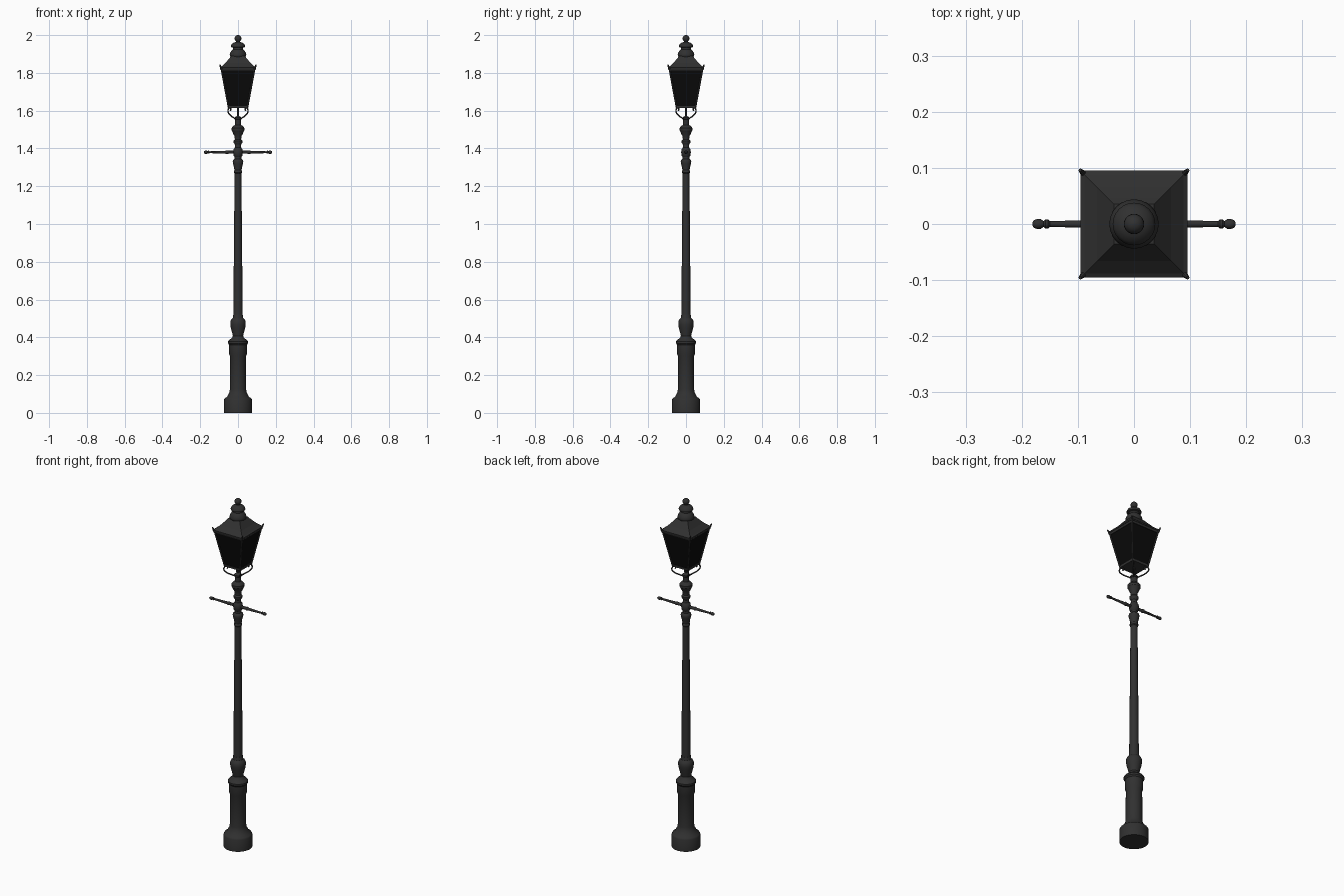
import bpy, bmesh, math
from mathutils import Vector

cube = bpy.data.objects.get("Cube")
if cube:
    bpy.data.objects.remove(cube)


def material(name, value, rough):
    m = bpy.data.materials.new(name)
    m.use_nodes = True
    m.diffuse_color = (value, value, value, 1)
    bsdf = m.node_tree.nodes["Principled BSDF"]
    bsdf.inputs["Base Color"].default_value = (value, value, value, 1)
    bsdf.inputs["Roughness"].default_value = rough
    return m


IRON = material("dark iron", 0.03, 0.6)
GLASS = material("black glass", 0.003, 0.5)


def finish(name, bm, mat, smooth=True):
    bmesh.ops.recalc_face_normals(bm, faces=bm.faces)
    mesh = bpy.data.meshes.new(name)
    bm.to_mesh(mesh)
    bm.free()
    mesh.materials.append(mat)
    ob = bpy.data.objects.new(name, mesh)
    bpy.context.collection.objects.link(ob)
    if smooth:
        bpy.ops.object.select_all(action='DESELECT')
        ob.select_set(True)
        bpy.context.view_layer.objects.active = ob
        bpy.ops.object.shade_smooth_by_angle(angle=math.radians(35))
    return ob


def loft(name, rings, mat, sides=24, turn=0.0, smooth=True):
    """Stack of regular polygon rings given as (radius, height), capped at both ends."""
    bm = bmesh.new()
    loops = []
    for r, z in rings:
        angles = [turn + math.tau * i / sides for i in range(sides)]
        loops.append([bm.verts.new((r * math.cos(a), r * math.sin(a), z)) for a in angles])
    for a, b in zip(loops, loops[1:]):
        for i in range(sides):
            j = (i + 1) % sides
            bm.faces.new((a[i], a[j], b[j], b[i]))
    bm.faces.new(loops[0][::-1])
    bm.faces.new(loops[-1])
    return finish(name, bm, mat, smooth)


def square(name, rings, mat):
    """Square stack given as (half width, height)."""
    return loft(name, [(h * math.sqrt(2), z) for h, z in rings], mat, 4, math.pi / 4, False)


def rod(name, a, b, r1, r2, sides=8):
    a, b = Vector(a), Vector(b)
    ob = loft(name, [(r1, 0), (r2, (b - a).length)], IRON, sides)
    ob.location = a
    ob.rotation_euler = (b - a).to_track_quat('Z', 'Y').to_euler()
    return ob


def tube(name, points, radius):
    """Smooth bent bar through the points."""
    cu = bpy.data.curves.new(name, 'CURVE')
    cu.dimensions = '3D'
    cu.bevel_depth = radius
    cu.bevel_resolution = 2
    cu.resolution_u = 5
    cu.use_fill_caps = True
    sp = cu.splines.new('BEZIER')
    sp.bezier_points.add(len(points) - 1)
    for bp, p in zip(sp.bezier_points, points):
        bp.co = p
        bp.handle_left_type = bp.handle_right_type = 'AUTO'
    cu.materials.append(IRON)
    ob = bpy.data.objects.new(name, cu)
    bpy.context.collection.objects.link(ob)


# Pedestal and column
loft("pedestal", [(.075, 0), (.075, .068), (.071, .076), (.058, .085), (.051, .1), (.046, .108),
                  (.043, .125), (.042, .3), (.047, .312), (.047, .36), (.053, .368), (.053, .378),
                  (.044, .388), (.032, .396), (.027, .408)], IRON, 32)
loft("lower_vase", [(.027, .405), (.03, .42), (.038, .45), (.041, .468), (.041, .482),
                    (.036, .494), (.028, .502), (.025, .52)], IRON)
loft("shaft", [(.025, .5), (.018, 1.275)], IRON, 16)
loft("upper_column", [(.018, 1.268), (.022, 1.272), (.022, 1.28), (.019, 1.285), (.021, 1.3),
                      (.026, 1.318), (.028, 1.33), (.026, 1.338), (.018, 1.345), (.018, 1.355),
                      (.023, 1.362), (.026, 1.38), (.023, 1.397), (.017, 1.404), (.016, 1.42),
                      (.024, 1.432), (.024, 1.44), (.017, 1.448), (.018, 1.465), (.026, 1.478),
                      (.029, 1.488), (.034, 1.495), (.034, 1.508), (.026, 1.518), (.017, 1.525),
                      (.017, 1.552), (.02, 1.555), (.02, 1.563), (.006, 1.572)], IRON)

# Ladder rest: the two arms with turned ends
for side, sign in (("left", 1), ("right", -1)):
    arm = loft("ladder_arm_" + side, [(.008, 0), (.008, .05), (.01, .055), (.01, .062), (.0075, .066),
                                      (.005, .15), (.008, .153), (.008, .158), (.005, .161),
                                      (.0085, .166), (.009, .172), (.007, .178), (.003, .181)], IRON, 12)
    arm.location = (0, 0, 1.38)
    arm.rotation_euler = (0, sign * math.pi / 2, 0)

# Lantern body
square("lantern_glass", [(.049, 1.622), (.086, 1.82)], GLASS)
square("lantern_floor_frame", [(.053, 1.615), (.054, 1.626)], IRON)
square("lantern_top_frame", [(.088, 1.812), (.093, 1.826)], IRON)
square("lantern_roof", [(.094, 1.822), (.095, 1.829), (.088, 1.833), (.066, 1.853),
                        (.046, 1.877), (.036, 1.89)], IRON)
rod("gas_pipe", (0, 0, 1.55), (0, 0, 1.62), .004, .004)

# Corner bars, roof horns and scrolled brackets, one of each per corner
for i, (sx, sy) in enumerate(((1, 1), (-1, 1), (-1, -1), (1, -1)), 1):
    def corner(h, z):
        return (sx * h, sy * h, z)
    rod(f"corner_bar_{i}", corner(.05, 1.618), corner(.088, 1.822), .0045, .0045)
    rod(f"roof_horn_{i}", corner(.087, 1.818), corner(.096, 1.843), .007, .003)
    tube(f"bracket_{i}", [corner(.009, 1.552), corner(.022, 1.562), corner(.042, 1.577),
                          corner(.053, 1.598), corner(.047, 1.614), corner(.038, 1.609),
                          corner(.041, 1.6)], .0038)

# Vented cap and ball finial
loft("vent_cap", [(.036, 1.88), (.043, 1.888), (.044, 1.896), (.041, 1.907), (.034, 1.919),
                  (.027, 1.925), (.027, 1.934), (.038, 1.937), (.038, 1.943), (.033, 1.953),
                  (.022, 1.96), (.01, 1.964), (.008, 1.97)], IRON)
ball = [(.018 * math.sin(t) + .0002, 1.982 - .018 * math.cos(t))
        for t in (math.pi * k / 10 for k in range(11))]
loft("ball_finial", ball, IRON, 20)
